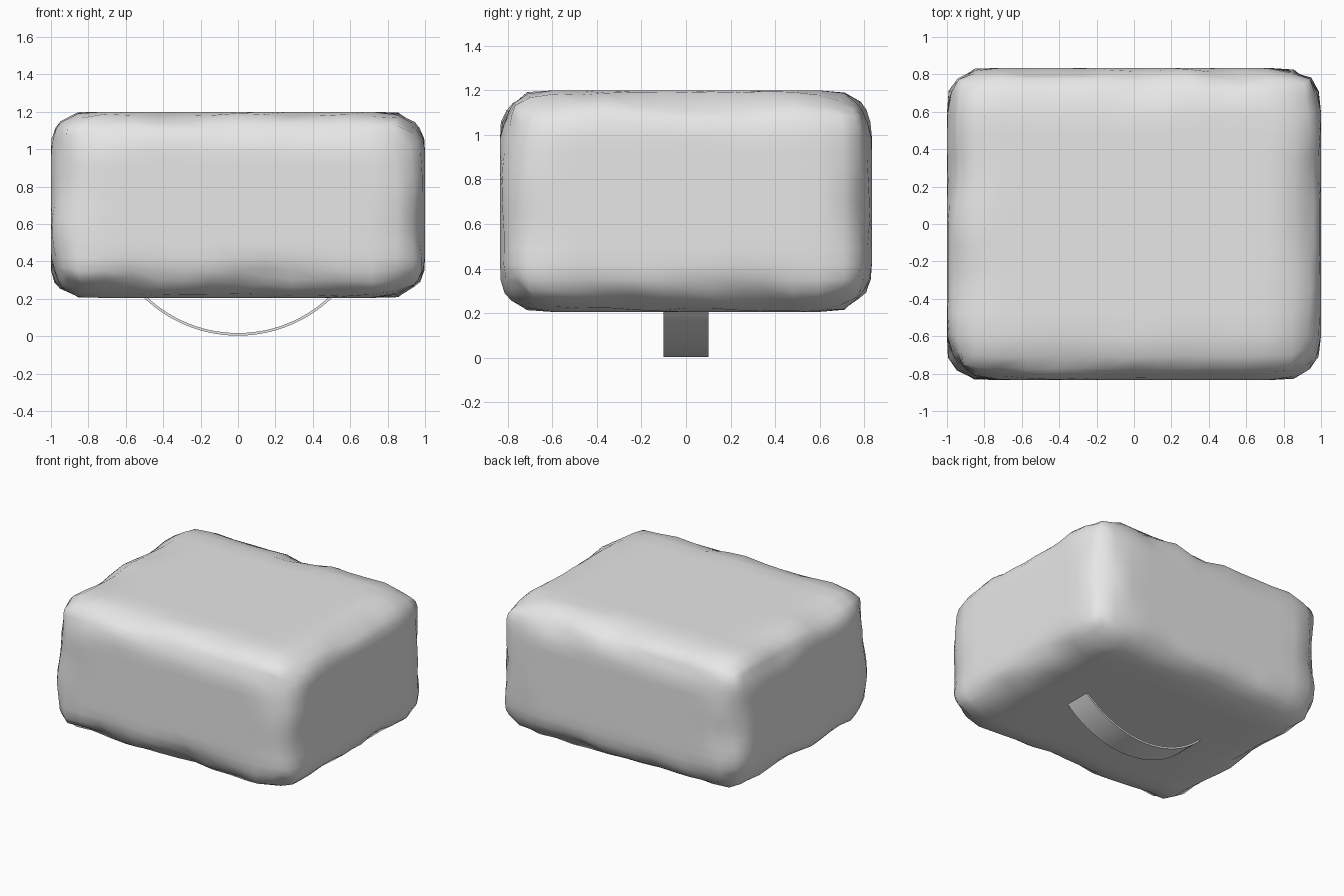
import bpy, bmesh, math
from mathutils import Vector, noise

cube = bpy.data.objects.get("Cube")
if cube:
    bpy.data.objects.remove(cube)

grey = bpy.data.materials.new("plain_grey")
grey.use_nodes = True
grey.diffuse_color = (0.8, 0.8, 0.8, 1)
grey.node_tree.nodes["Principled BSDF"].inputs["Base Color"].default_value = (0.8, 0.8, 0.8, 1)


def make_object(name, bm):
    bmesh.ops.recalc_face_normals(bm, faces=bm.faces)
    mesh = bpy.data.meshes.new(name)
    bm.to_mesh(mesh)
    bm.free()
    mesh.materials.append(grey)
    obj = bpy.data.objects.new(name, mesh)
    bpy.context.collection.objects.link(obj)
    return obj


def shade(obj, angle):
    bpy.ops.object.select_all(action='DESELECT')
    obj.select_set(True)
    bpy.context.view_layer.objects.active = obj
    bpy.ops.object.shade_smooth_by_angle(angle=math.radians(angle))


# Worn block: box with soft edges whose rounding varies from place to place
half = Vector((1.0, 0.835, 0.4975))
bm = bmesh.new()
bmesh.ops.create_cube(bm, size=2)
bmesh.ops.subdivide_edges(bm, edges=bm.edges[:], cuts=13, use_grid_fill=True)
for v in bm.verts:
    p = Vector(c * h for c, h in zip(v.co, half))
    radius = 0.22 + 0.09 * noise.noise(p * 4 + Vector((3.3, 1.7, 5.1)))
    core = Vector(max(r - h, min(h - r, c)) for c, h, r in zip(p, half, [radius] * 3))
    v.co = core + (p - core).normalized() * radius
    v.co.z += 0.7025
shade(make_object("block", bm), 80)

# Thin curved strap under the block
outer, thickness, width, steps = 0.725, 0.014, 0.1, 32
bm = bmesh.new()
rings = []
for i in range(steps + 1):
    a = math.radians(-50 + 100 * i / steps)
    rings.append([bm.verts.new((r * math.sin(a), y, outer + 0.003 - r * math.cos(a)))
                  for r, y in ((outer, -width), (outer, width),
                               (outer - thickness, width), (outer - thickness, -width))])
for a, b in zip(rings, rings[1:]):
    for k in range(4):
        n = (k + 1) % 4
        bm.faces.new((a[k], a[n], b[n], b[k]))
bm.faces.new(rings[0])
bm.faces.new(rings[-1])
for v in bm.verts:
    v.co.z = max(v.co.z, 0)
shade(make_object("strap", bm), 30)
